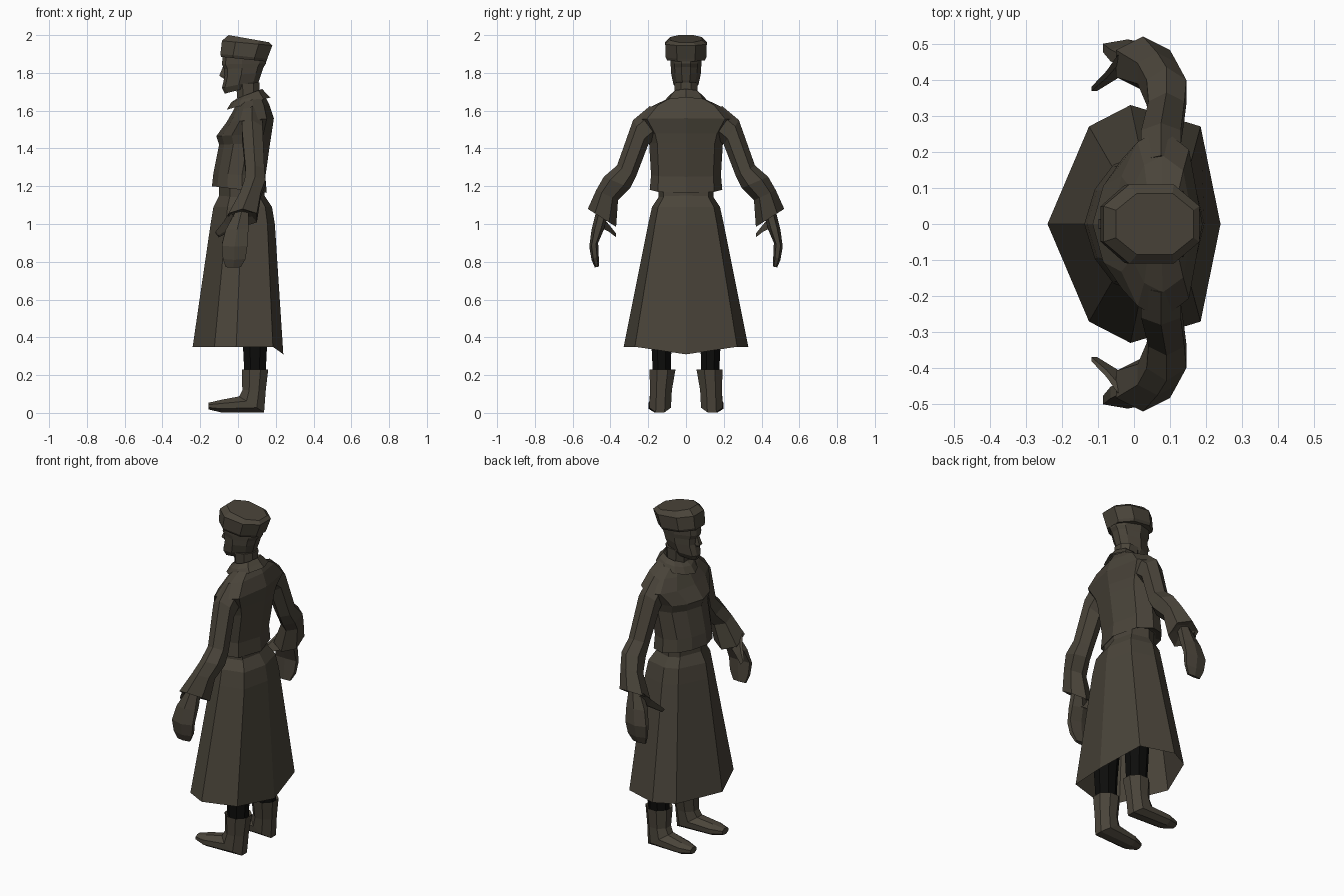
import bpy
import bmesh
from math import cos, sin, pi
from mathutils import Vector

old = bpy.data.objects.get("Cube")
if old:
    bpy.data.objects.remove(old, do_unlink=True)


def material(name, rgb):
    m = bpy.data.materials.new(name)
    m.use_nodes = True
    m.diffuse_color = (*rgb, 1)
    bsdf = m.node_tree.nodes["Principled BSDF"]
    bsdf.inputs["Base Color"].default_value = (*rgb, 1)
    bsdf.inputs["Roughness"].default_value = 0.9
    return m


OLIVE = material("dark olive brown", (0.068, 0.058, 0.042))
BLACK = material("black", (0.004, 0.004, 0.0035))


def loft(name, rings, mat=OLIVE, caps=(True, True), mirror=False):
    """Skin a list of equal-sized rings, optionally capped and mirrored in y."""
    bm = bmesh.new()
    loops = [[bm.verts.new(p) for p in ring] for ring in rings]
    n = len(loops[0])
    for a, b in zip(loops, loops[1:]):
        for i in range(n):
            j = (i + 1) % n
            bm.faces.new((a[i], a[j], b[j], b[i]))
    if caps[0]:
        bm.faces.new(loops[0])
    if caps[1]:
        bm.faces.new(loops[-1])
    bmesh.ops.recalc_face_normals(bm, faces=bm.faces)
    mesh = bpy.data.meshes.new(name)
    bm.to_mesh(mesh)
    bm.free()
    mesh.materials.append(mat)
    ob = bpy.data.objects.new(name, mesh)
    bpy.context.collection.objects.link(ob)
    if mirror:
        mod = ob.modifiers.new("Mirror", "MIRROR")
        mod.use_axis = (False, True, False)
    return ob


def body_ring(shape, xf, xb, w, zf, zb):
    """Symmetric ring: shape holds (depth, width) fractions of one half."""
    half = [(xf + (xb - xf) * t, w * s, zf + (zb - zf) * t) for t, s in shape]
    return half + [(x, -y, z) for x, y, z in reversed(half) if y > 0]


def limb_ring(c, u, v, n=6):
    """Ring around c spanned by half-axes u and v."""
    c, u, v = Vector(c), Vector(u), Vector(v)
    k = 1 / cos(pi / n)
    angles = [2 * pi * (i + 0.5) / n for i in range(n)]
    return [c + u * cos(a) * k + v * sin(a) for a in angles]


def span_ring(x, half_x, outer, inner):
    """Limb ring between an outer and an inner (y, z) point."""
    o, i = Vector((x, *outer)), Vector((x, *inner))
    return limb_ring((o + i) / 2, (half_x, 0, 0), (o - i) / 2)


SKIRT = [(0, 0), (.24, .82), (.48, 1), (.885, .82), (1, 0)]
CHEST = [(0, 0), (.1, .5), (.28, .86), (.55, 1), (.85, .78), (1, 0)]
HEAD = [(0, .25), (.08, .6), (.45, 1), (.85, .75), (1, .3)]
OCT = [(0, .45), (.27, 1), (.73, 1), (1, .45)]

# Coat skirt, open below, with a dipped hem at the back
skirt_rings = [body_ring(SKIRT, *r) for r in [
    (-.24, .24, .33, .35, .35), (-.145, .195, .2, 1.0, 1.0),
    (-.13, .18, .18, 1.09, 1.09), (-.1, .14, .14, 1.15, 1.15)]]
x, y, z = skirt_rings[0][len(SKIRT) - 1]
skirt_rings[0][len(SKIRT) - 1] = (x, y, z - .04)
loft("coat_skirt", skirt_rings, caps=(False, True))

# Belt
loft("belt", [body_ring(SKIRT, -.1, .14, .145, h, h) for h in (1.135, 1.21)])

# Coat upper body with the overhanging chest and sloping shoulders
loft("coat_body", [body_ring(CHEST, *r) for r in [
    (-.11, .12, .15, 1.21, 1.19), (-.138, .152, .192, 1.2, 1.165),
    (-.13, .145, .185, 1.27, 1.25), (-.1, .17, .195, 1.42, 1.43),
    (-.115, .178, .21, 1.465, 1.48), (-.06, .19, .265, 1.54, 1.56),
    (-.025, .165, .19, 1.6, 1.635), (.0, .14, .09, 1.65, 1.68)]])

# Turned-down collar
loft("collar", [body_ring(CHEST, *r) for r in [
    (-.06, .172, .115, 1.605, 1.67), (-.035, .15, .1, 1.645, 1.69),
    (-.005, .128, .075, 1.665, 1.715), (.0, .11, .06, 1.64, 1.69)]],
    caps=(False, False))

# Neck, head and nose
loft("neck", [body_ring(OCT, 0, .11, .055, 1.62, 1.62),
              body_ring(OCT, -.01, .115, .062, 1.74, 1.75)])
loft("head", [body_ring(HEAD, *r) for r in [
    (-.07, .1, .048, 1.69, 1.735), (-.085, .112, .066, 1.72, 1.76),
    (-.07, .125, .078, 1.785, 1.8), (-.072, .135, .08, 1.82, 1.83),
    (-.085, .148, .082, 1.845, 1.85), (-.08, .15, .085, 1.9, 1.88)]])
loft("nose", [limb_ring((-.065, 0, 1.84), (.012, 0, 0), (0, .012, 0), 4),
              limb_ring((-.075, 0, 1.785), (.024, 0, 0), (0, .02, 0), 4),
              limb_ring((-.065, 0, 1.77), (.012, 0, 0), (0, .012, 0), 4)])

# Tilted hat
loft("hat", [body_ring(OCT, *r) for r in [
    (-.09, .15, .1, 1.885, 1.86), (-.093, .155, .108, 1.9, 1.875),
    (-.085, .182, .11, 1.97, 1.945), (-.05, .165, .085, 2.0, 1.962)]])

# Sleeves with wide cuffs
loft("sleeves", [span_ring(*r) for r in [
    (.075, .055, (.19, 1.625), (.14, 1.47)),
    (.075, .055, (.28, 1.55), (.2, 1.42)),
    (.09, .05, (.365, 1.31), (.265, 1.25)),
    (.09, .055, (.435, 1.25), (.295, 1.19)),
    (.065, .055, (.475, 1.18), (.36, 1.125)),
    (.025, .075, (.52, 1.08), (.37, .985)),
    (.025, .05, (.48, 1.07), (.41, 1.03))]], mirror=True)

# Mitten-like hands and thumbs
loft("hands", [span_ring(*r) for r in [
    (.02, .035, (.475, 1.07), (.415, 1.04)),
    (-.005, .06, (.5, .97), (.435, .97)),
    (-.018, .068, (.512, .88), (.465, .9)),
    (-.02, .06, (.5, .81), (.462, .83)),
    (-.025, .04, (.483, .77), (.46, .775))]], mirror=True)
loft("thumbs", [
    limb_ring((-.015, .455, 1.02), (.03, 0, -.03), (0, .02, .02), 4),
    limb_ring((-.06, .415, .985), (.016, 0, -.018), (0, .014, .014), 4),
    limb_ring((-.11, .375, .945), (.008, 0, -.01), (0, .008, .008), 4)],
    mirror=True)

# Trouser legs
loft("trouser_legs", [limb_ring(c, (r, 0, 0), (0, r * .9, 0), 8) for c, r in [
    ((.09, .128, .18), .055), ((.09, .13, .38), .065),
    ((.06, .105, 1.0), .075)]], BLACK, mirror=True)

# Boots, bending from shaft to toe
loft("boots", [limb_ring(c, u, v, 8) for c, u, v in [
    ((.09, .125, .21), (.05, 0, 0), (0, .05, 0)),
    ((.09, .125, .23), (.07, 0, 0), (0, .075, 0)),
    ((.085, .132, .12), (.062, 0, 0), (0, .062, 0)),
    ((.072, .137, .045), (.066, 0, -.042), (0, .062, 0)),
    ((-.09, .147, .036), (0, 0, -.033), (0, .056, 0)),
    ((-.155, .15, .036), (0, 0, -.018), (0, .03, 0))]], mirror=True)
